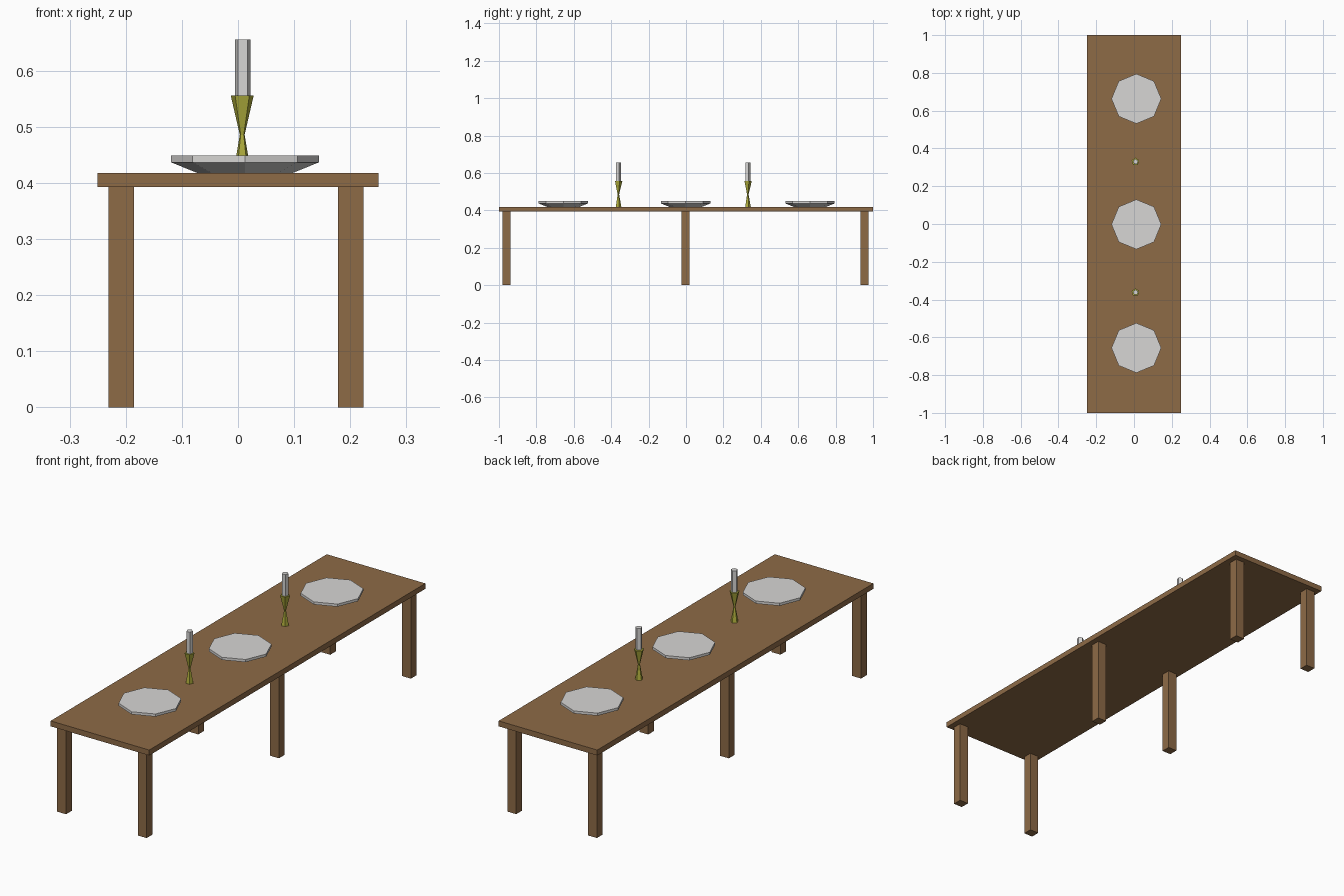
import bpy, bmesh, math

if "Cube" in bpy.data.objects:
    bpy.data.objects.remove(bpy.data.objects["Cube"])


def material(name, rgb):
    m = bpy.data.materials.new(name)
    m.diffuse_color = (*rgb, 1)
    m.use_nodes = True
    m.node_tree.nodes["Principled BSDF"].inputs["Base Color"].default_value = m.diffuse_color
    return m


wood = material("brown wood", (0.27, 0.145, 0.062))
white = material("off white", (0.68, 0.67, 0.66))
brass = material("olive brass", (0.42, 0.41, 0.045))


def finish(bm, name, mat):
    bmesh.ops.recalc_face_normals(bm, faces=bm.faces)
    mesh = bpy.data.meshes.new(name)
    bm.to_mesh(mesh)
    bm.free()
    mesh.materials.append(mat)
    bpy.context.collection.objects.link(bpy.data.objects.new(name, mesh))


def box(name, x0, x1, y0, y1, z0, z1, mat):
    bm = bmesh.new()
    bmesh.ops.create_cube(bm, size=1)
    for v in bm.verts:
        v.co = (x0 + (v.co.x + 0.5) * (x1 - x0),
                y0 + (v.co.y + 0.5) * (y1 - y0),
                z0 + (v.co.z + 0.5) * (z1 - z0))
    finish(bm, name, mat)


def lathe(name, cx, cy, profile, sides, mat):
    """Low-poly turned solid; profile is (radius, z), first vertex faces +y."""
    bm = bmesh.new()
    rings = []
    for r, z in profile:
        angles = [math.pi / 2 + math.tau * i / sides for i in range(sides)]
        rings.append([bm.verts.new((cx + r * math.cos(a), cy + r * math.sin(a), z))
                      for a in angles])
    for a, b in zip(rings, rings[1:]):
        for i in range(sides):
            j = (i + 1) % sides
            bm.faces.new((a[i], a[j], b[j], b[i]))
    bm.faces.new(rings[0])
    bm.faces.new(rings[-1])
    finish(bm, name, mat)


# Table top and six legs
box("table_top", -0.25, 0.25, -1, 1, 0.393, 0.418, wood)
for row, y in (("front", -0.96), ("middle", -0.002), ("back", 0.954)):
    for side, x in (("left", -0.208), ("right", 0.201)):
        box(f"{row}_{side}_leg", x - 0.0225, x + 0.0225, y - 0.021, y + 0.021,
            0, 0.393, wood)

# Octagonal plates
for i, y in enumerate((-0.656, -0.002, 0.663)):
    lathe(f"plate_{i + 1}", 0.0125, y,
          [(0.085, 0.418), (0.132, 0.437), (0.132, 0.449)], 8, white)

# Waisted candle holders with candles
for i, y in enumerate((-0.362, 0.33)):
    lathe(f"candle_holder_{i + 1}", 0.0075, y,
          [(0.0165, 0.418), (0.0045, 0.486), (0.0215, 0.556)], 5, brass)
    lathe(f"candle_{i + 1}", 0.0085, y,
          [(0.0145, 0.556), (0.0145, 0.656)], 5, white)
